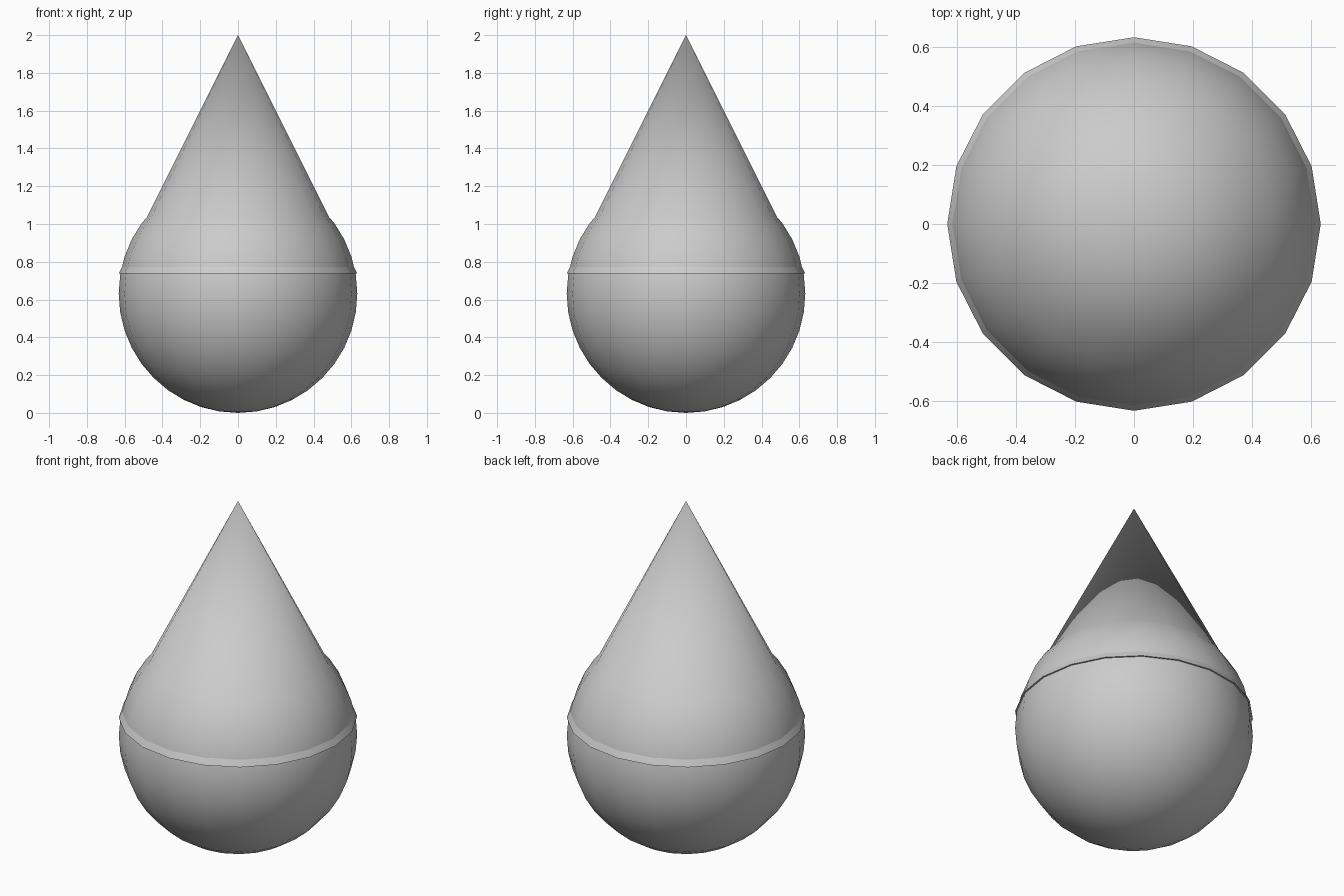
import bpy
import math

if "Cube" in bpy.data.objects:
    bpy.data.objects.remove(bpy.data.objects["Cube"])

R = 2 / (19 / 6)   # shared radius of ball and cone
SIDES = 20


def finish(name):
    obj = bpy.context.object
    obj.name = name
    bpy.ops.object.shade_smooth_by_angle(angle=math.radians(35))
    return obj


# Round body resting on the ground
bpy.ops.mesh.primitive_uv_sphere_add(segments=SIDES, ring_count=20, radius=R, location=(0, 0, R))
finish("round_body")

# Pointed top, its rim slightly overhanging the body
bpy.ops.mesh.primitive_cone_add(vertices=SIDES, radius1=R, radius2=0, depth=2 * R, location=(0, 0, 2 - R))
finish("pointed_top")
